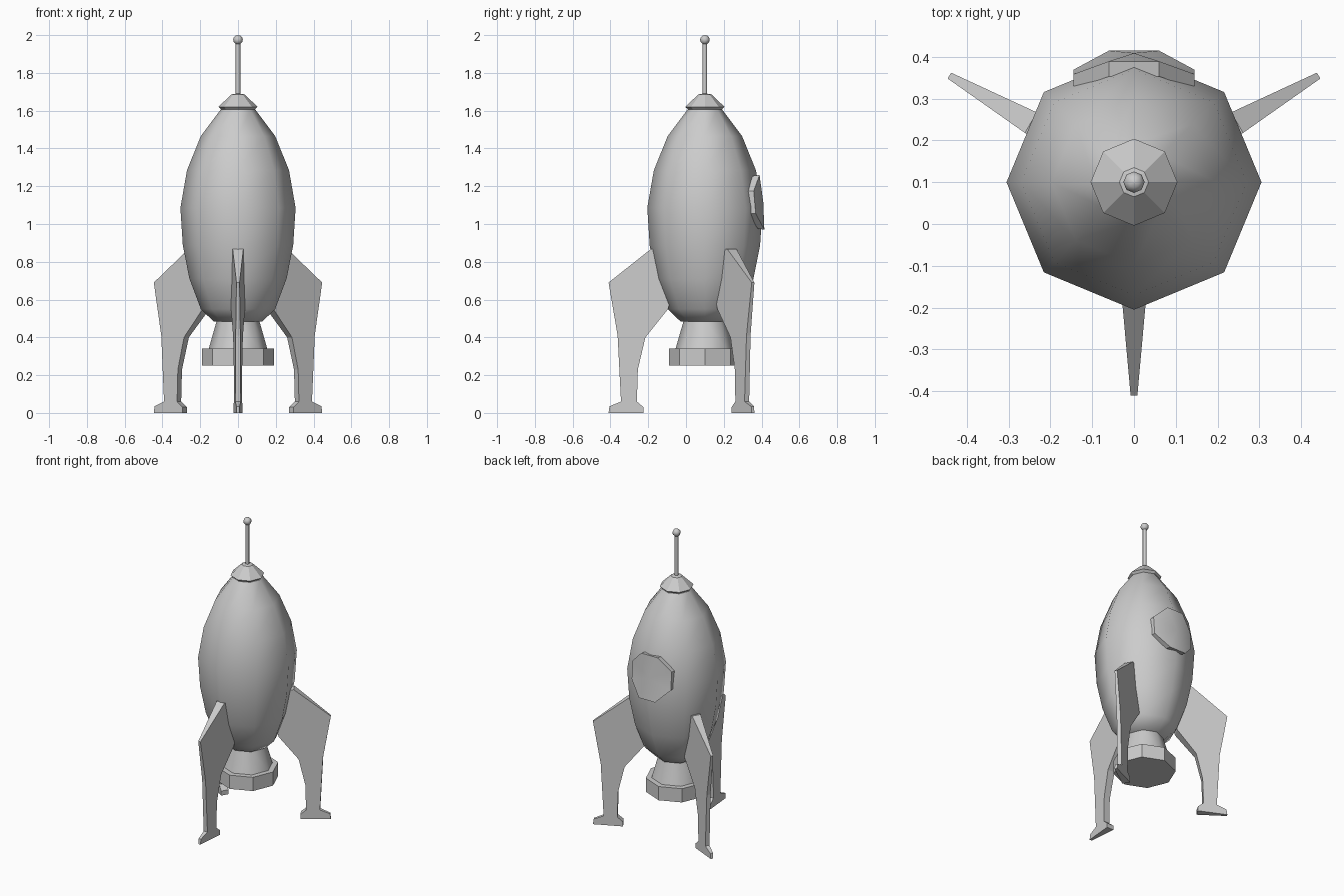
import bpy, bmesh, math

if "Cube" in bpy.data.objects:
    bpy.data.objects.remove(bpy.data.objects["Cube"])

AXIS_Y = 0.1  # the rocket's axis sits behind the origin because of the fins


def finish(name, bm, smooth=None):
    bmesh.ops.recalc_face_normals(bm, faces=bm.faces[:])
    me = bpy.data.meshes.new(name)
    bm.to_mesh(me)
    bm.free()
    ob = bpy.data.objects.new(name, me)
    bpy.context.collection.objects.link(ob)
    if smooth:
        bpy.ops.object.select_all(action='DESELECT')
        ob.select_set(True)
        bpy.context.view_layer.objects.active = ob
        bpy.ops.object.shade_smooth_by_angle(angle=math.radians(smooth))
    return ob


def lathe(name, profile, smooth=None, sides=8):
    """Spin (radius, z) points round the rocket axis and cap both ends."""
    bm = bmesh.new()
    rings = []
    for r, z in profile:
        rings.append([bm.verts.new((r * math.cos(k * math.tau / sides),
                                    AXIS_Y + r * math.sin(k * math.tau / sides), z))
                      for k in range(sides)])
    for a, b in zip(rings, rings[1:]):
        for k in range(sides):
            n = (k + 1) % sides
            bm.faces.new((a[k], a[n], b[n], b[k]))
    bm.faces.new(rings[0])
    bm.faces.new(rings[-1])
    return finish(name, bm, smooth)


# Hull
lathe("hull", [(0.13, 0.485), (0.197, 0.55), (0.257, 0.71), (0.292, 0.885),
               (0.305, 1.085), (0.27, 1.285), (0.197, 1.465), (0.092, 1.605)], 50)

# Engine nozzle and its rim
lathe("nozzle", [(0.112, 0.49), (0.155, 0.34)], 50)
lathe("nozzle_rim", [(0.19, 0.25), (0.19, 0.342)])

# Nose cap, antenna and antenna ball
lathe("nose_cap", [(0.085, 1.603), (0.104, 1.62), (0.035, 1.686), (0.012, 1.69)])
lathe("antenna", [(0.012, 1.68), (0.012, 1.965)], 50)
lathe("antenna_ball", [(0.025 * math.sin(t * math.pi / 6) + 0.0005,
                        1.975 - 0.025 * math.cos(t * math.pi / 6))
                       for t in range(7)], 50)

# Window: octagonal plate wrapped round the back of the hull
bm = bmesh.new()
front, back = [], []
for k in range(8):
    a = math.radians(22.5 + 45 * k)
    x, dz = 0.157 * math.cos(a), 0.157 * math.sin(a)
    y = 0.402 - 0.088 * dz - max(0, abs(x) - 0.06) * 0.45
    front.append(bm.verts.new((x, y, 1.115 + dz)))
    back.append(bm.verts.new((x, y - 0.036, 1.115 + dz * 0.96)))
mid = bm.verts.new((0, 0.409, 1.115))
for k in range(8):
    n = (k + 1) % 8
    bm.faces.new((front[k], front[n], back[n], back[k]))
    bm.faces.new((front[k], front[n], mid))
bm.faces.new(back)
finish("window", bm, 30)

# Three landing fins, thinning outwards; profile is (radius, z)
FIN = [(0.26, 0.865), (0.285, 0.868), (0.51, 0.69), (0.462, 0.41), (0.444, 0.06),
       (0.505, 0.035), (0.51, 0), (0.325, 0), (0.325, 0.03), (0.36, 0.06),
       (0.355, 0.23), (0.315, 0.4), (0.195, 0.55), (0.18, 0.6)]
for i, deg in enumerate((-90, 30, 150)):
    c, s = math.cos(math.radians(deg)), math.sin(math.radians(deg))
    bm = bmesh.new()
    sheets = []
    for side in (-1, 1):
        sheet = []
        for r, z in FIN:
            t = side * (0.027 - (r - 0.3) * 0.09)
            sheet.append(bm.verts.new((r * c - t * s, AXIS_Y + r * s + t * c, z)))
        bm.faces.new(sheet)
        sheets.append(sheet)
    for k in range(len(FIN)):
        n = (k + 1) % len(FIN)
        bm.faces.new((sheets[0][k], sheets[0][n], sheets[1][n], sheets[1][k]))
    finish(f"landing_fin_{i + 1}", bm)
